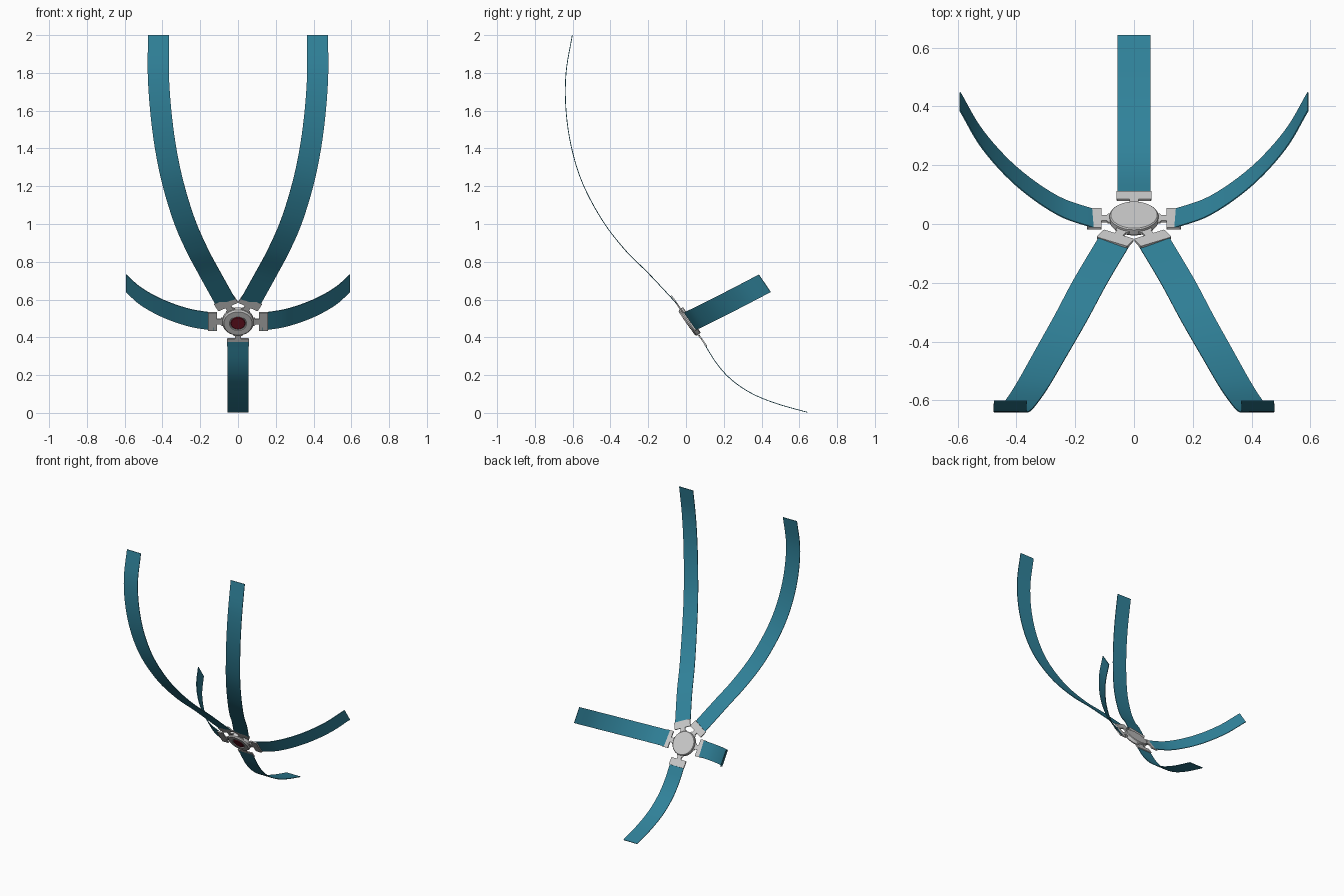
import bpy, bmesh
from math import pi, radians
from mathutils import Vector, Matrix

if "Cube" in bpy.data.objects:
    bpy.data.objects.remove(bpy.data.objects["Cube"])

def material(name, col):
    m = bpy.data.materials.new(name)
    m.diffuse_color = (*col, 1)
    m.use_nodes = True
    m.node_tree.nodes["Principled BSDF"].inputs["Base Color"].default_value = m.diffuse_color
    return m

TEAL = material("webbing_teal", (0.03, 0.225, 0.325))
RED = material("button_red", (0.17, 0.008, 0.02))

# tilted frame of the buckle: local x = right, y = up the belt plane, z = out to the front
TILT = radians(125)
FRAME = Matrix.Translation((0, 0.018, 0.483)) @ Matrix.Rotation(TILT, 4, 'X')

def finish(name, bm, mat=None, smooth=True):
    bmesh.ops.recalc_face_normals(bm, faces=bm.faces)
    me = bpy.data.meshes.new(name)
    bm.to_mesh(me)
    bm.free()
    ob = bpy.data.objects.new(name, me)
    bpy.context.collection.objects.link(ob)
    if mat:
        me.materials.append(mat)
    if smooth:
        bpy.ops.object.select_all(action='DESELECT')
        ob.select_set(True)
        bpy.context.view_layer.objects.active = ob
        bpy.ops.object.shade_smooth_by_angle(angle=radians(30))
    return ob

def smooth_path(pts, n=6):
    # Catmull-Rom curve through the points
    p = [Vector(q) for q in pts]
    p = [2 * p[0] - p[1]] + p + [2 * p[-1] - p[-2]]
    out = []
    for i in range(1, len(p) - 2):
        a, b, c, d = p[i - 1:i + 3]
        for k in range(n):
            t = k / n
            out.append(0.5 * (2 * b + (c - a) * t + (2 * a - 5 * b + 4 * c - d) * t * t
                              + (3 * b - a - 3 * c + d) * t ** 3))
    return out + [p[-2]]

def strap(name, pts, width_dir=None, width=0.112, thick=0.004, mirror=1):
    path = smooth_path(pts)
    bm = bmesh.new()
    rings = []
    for i, c in enumerate(path):
        t = (path[min(i + 1, len(path) - 1)] - path[max(i - 1, 0)]).normalized()
        if width_dir:
            w = Vector(width_dir).normalized()
            nrm = w.cross(t).normalized()
        else:  # band bent only about the x axis
            nrm = Vector((0, -t.z, t.y)).normalized()
            w = t.cross(nrm).normalized()
        rings.append([bm.verts.new(c + w * sx * width / 2 + nrm * sn * thick / 2)
                      for sx, sn in ((-1, -1), (1, -1), (1, 1), (-1, 1))])
    for a, b in zip(rings, rings[1:]):
        for k in range(4):
            bm.faces.new((a[k], a[(k + 1) % 4], b[(k + 1) % 4], b[k]))
    bm.faces.new(rings[0])
    bm.faces.new(rings[-1])
    for v in bm.verts:
        v.co.x *= mirror
        v.co.z = min(max(v.co.z, 0), 2)
    return finish(name, bm, TEAL)

def lathe(name, profile, mat=None, segs=48):
    bm = bmesh.new()
    vs = [bm.verts.new((r, 0, z)) for r, z in profile]
    es = [bm.edges.new(e) for e in zip(vs, vs[1:])]
    bmesh.ops.spin(bm, geom=vs + es, cent=(0, 0, 0), axis=(0, 0, 1),
                   angle=2 * pi, steps=segs)
    bmesh.ops.remove_doubles(bm, verts=bm.verts, dist=1e-5)
    bm.transform(FRAME)
    return finish(name, bm, mat)

def tongue(name, angle):
    # T-shaped metal plate with a short root at the buckle
    half = [(0.024, 0.060), (0.024, 0.088), (0.016, 0.092), (0.016, 0.110),
            (0.056, 0.110), (0.059, 0.113), (0.059, 0.157), (0.056, 0.160)]
    outline = half + [(-x, y) for x, y in reversed(half)]
    bm = bmesh.new()
    f = bm.faces.new([bm.verts.new((x, y, -0.004)) for x, y in outline])
    r = bmesh.ops.extrude_face_region(bm, geom=[f])
    bmesh.ops.translate(bm, vec=(0, 0, 0.008),
                        verts=[v for v in r['geom'] if isinstance(v, bmesh.types.BMVert)])
    bm.transform(FRAME @ Matrix.Rotation(-angle, 4, 'Z'))
    return finish(name, bm, smooth=False)

# buckle
lathe("buckle_body", [(0, -0.016), (0.079, -0.016), (0.083, -0.012), (0.083, 0.009),
                      (0.075, 0.017), (0.046, 0.017), (0.043, 0.013), (0, 0.013)])
lathe("release_button", [(0, 0.018), (0.036, 0.018), (0.039, 0.015), (0.039, 0.008), (0, 0.008)], RED)

# metal tongues
for nm, deg in (("shoulder_tongue_right", 28), ("shoulder_tongue_left", -28),
                ("lap_tongue_right", 90), ("lap_tongue_left", -90), ("crotch_tongue", 180)):
    tongue(nm, radians(deg))

# shoulder and lap straps, mirrored
shoulder = [(0.066, -0.057, 0.587), (0.148, -0.195, 0.735), (0.215, -0.32, 0.86),
            (0.283, -0.44, 1.015), (0.343, -0.545, 1.21), (0.383, -0.605, 1.4),
            (0.409, -0.635, 1.6), (0.422, -0.635, 1.8), (0.42, -0.602, 2.0)]
lap = [(0.13, 0.016, 0.483), (0.26, 0.063, 0.505), (0.40, 0.162, 0.554),
       (0.515, 0.287, 0.618), (0.592, 0.417, 0.686)]
for side, s in (("right", 1), ("left", -1)):
    strap("shoulder_strap_" + side, shoulder, mirror=s)
    strap("lap_strap_" + side, lap, width_dir=(0, 0.56, -0.83), mirror=s)

# crotch strap
strap("crotch_strap", [(0, 0.088, 0.38), (0, 0.165, 0.258), (0, 0.245, 0.172),
                       (0, 0.35, 0.102), (0, 0.48, 0.049), (0, 0.643, 0.003)])
